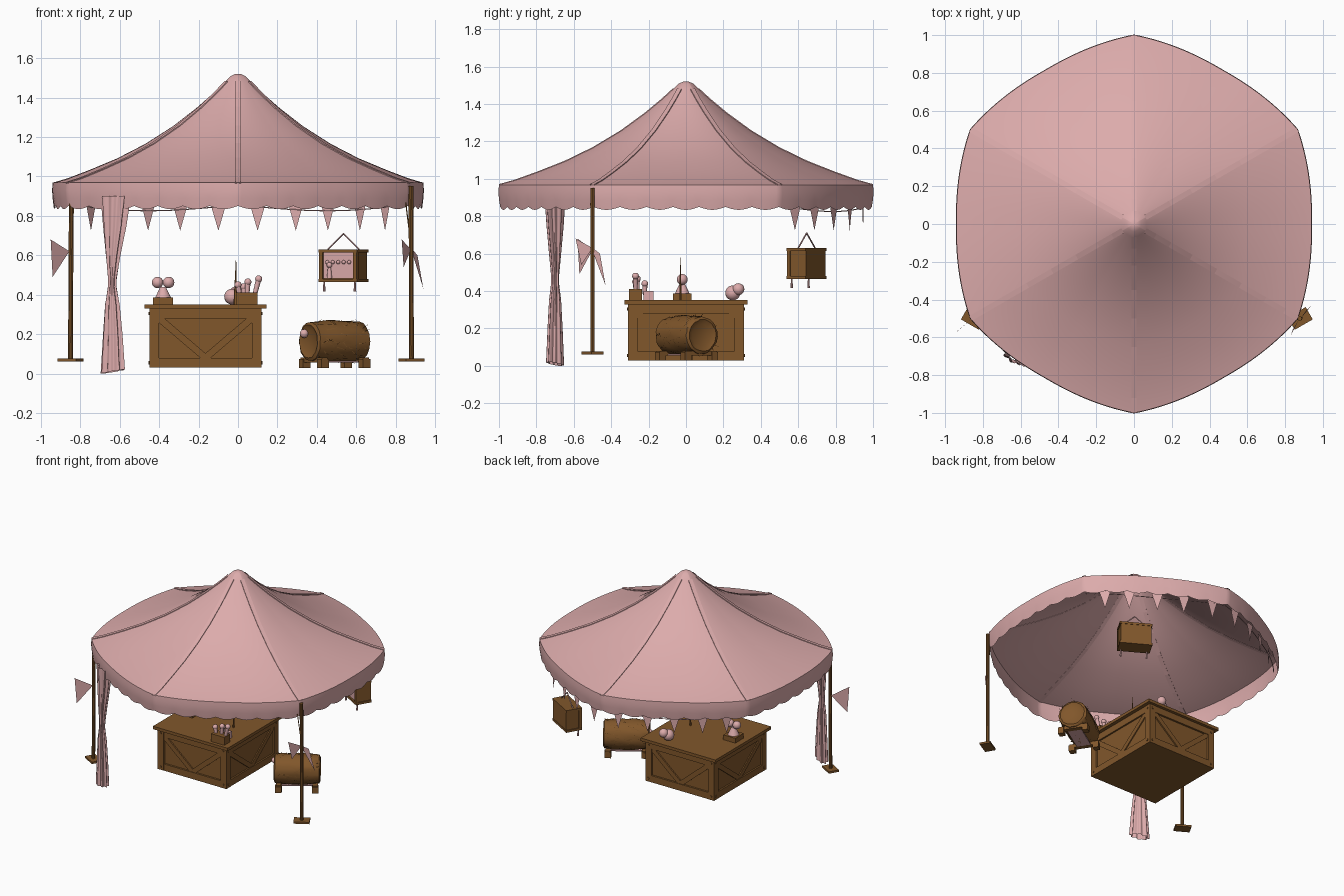
import bpy, bmesh, math, random
from mathutils import Matrix, Vector

if "Cube" in bpy.data.objects:
    bpy.data.objects.remove(bpy.data.objects["Cube"])

random.seed(4)
R = math.radians


def material(name, rgb):
    m = bpy.data.materials.new(name)
    m.diffuse_color = (*rgb, 1)
    m.use_nodes = True
    m.node_tree.nodes["Principled BSDF"].inputs["Base Color"].default_value = m.diffuse_color
    return m


PINK = material("dusty pink cloth", (0.72, 0.41, 0.41))
BROWN = material("warm brown wood", (0.22, 0.095, 0.024))


def finish(name, bm, mat, smooth=None):
    bmesh.ops.recalc_face_normals(bm, faces=bm.faces)
    me = bpy.data.meshes.new(name)
    bm.to_mesh(me)
    bm.free()
    ob = bpy.data.objects.new(name, me)
    bpy.context.collection.objects.link(ob)
    me.materials.append(mat)
    if smooth:
        bpy.ops.object.select_all(action='DESELECT')
        ob.select_set(True)
        bpy.context.view_layer.objects.active = ob
        bpy.ops.object.shade_smooth_by_angle(angle=R(smooth))
    return ob


def box(bm, c, size, M=Matrix()):
    bmesh.ops.create_cube(bm, size=1, matrix=M @ Matrix.Translation(c) @ Matrix.Diagonal((*size, 1)))


def rod(bm, a, b, r1, r2=None, n=10):
    a, b = Vector(a), Vector(b)
    d = b - a
    M = Matrix.Translation((a + b) / 2) @ d.to_track_quat('Z', 'Y').to_matrix().to_4x4()
    bmesh.ops.create_cone(bm, cap_ends=True, segments=n, radius1=r1,
                          radius2=r1 if r2 is None else r2, depth=d.length, matrix=M)


def ball(bm, c, r):
    bmesh.ops.create_uvsphere(bm, u_segments=16, v_segments=10, radius=r, matrix=Matrix.Translation(c))


def tri(bm, *pts):
    bm.faces.new([bm.verts.new(p) for p in pts])


def loft(bm, rings, closed=True):
    vs = [[bm.verts.new(p) for p in ring] for ring in rings]
    n = len(vs[0])
    for a, b in zip(vs, vs[1:]):
        for i in range(n if closed else n - 1):
            bm.faces.new((a[i], a[(i + 1) % n], b[(i + 1) % n], b[i]))
    return vs


# Canopy: bulging hexagon outline, concave slope
PROFILE = [(.015, 1.52), (.04, 1.508), (.07, 1.48), (.13, 1.425), (.22, 1.35), (.35, 1.255),
           (.5, 1.165), (.65, 1.092), (.8, 1.033), (.92, .99), (1, .968)]
N = 336


def outline(a):
    s = abs(((a - R(30)) % R(60)) - R(30)) / R(30)      # 1 at corner, 0 mid side
    return .94 + .06 * s ** 1.7


def rim(a, k=1.0, z=0.0):
    r = outline(a) * k
    return Vector((r * math.cos(a), r * math.sin(a), z))


angles = [2 * math.pi * i / N + R(30) for i in range(N)]
bm = bmesh.new()
rings = loft(bm, [[rim(a, t, z) for a in angles] for t, z in PROFILE])
bm.faces.new(rings[0])
finish("canopy_roof", bm, PINK, 40)

# Scalloped valance, 42 scallops
bm = bmesh.new()
loft(bm, [[rim(a, k, z - (amp * abs(math.sin(21 * (a - R(30)))))) for a in angles]
          for k, z, amp in ((1, .968, 0), (1.003, .93, 0), (1.0, .89, .003), (.993, .85, .016))])
finish("canopy_valance", bm, PINK, 40)

# Ridge seams on the six corners
bm = bmesh.new()
for k in range(6):
    a = R(30 + 60 * k)
    side = Vector((-math.sin(a), math.cos(a), 0))
    cross = ((-.014, -.003), (-.014, .004), (.014, .004), (.014, -.003))
    loft(bm, [[rim(a, t, z + dz) + side * w for w, dz in cross] for t, z in PROFILE[2:]])
finish("ridge_seams", bm, PINK)

# Two poles with feet
for label, xb, xt in (("left", -.85, -.845), ("right", .88, .877)):
    bm = bmesh.new()
    rod(bm, (xb, -.5, .07), (xt, -.5, .95), .012)
    box(bm, (0, 0, 0), (.11, .075, .014),
        Matrix.Translation((xb, -.5, .069)) @ Matrix.Rotation(R(30 if xb > 0 else -30), 4, 'Z'))
    finish(label + "_pole", bm, BROWN, 30)

# Pennants on the poles
bm = bmesh.new()
tri(bm, (-.95, -.58, .68), (-.855, -.5, .62), (-.94, -.57, .49))
tri(bm, (.83, -.59, .68), (.877, -.5, .63), (.84, -.56, .54))
tri(bm, (.875, -.51, .64), (.91, -.46, .60), (.94, -.43, .43))
finish("pole_pennants", bm, PINK)
bm = bmesh.new()
rod(bm, (-.855, -.5, .62), (-.83, -.51, .87), .003, n=5)
rod(bm, (.88, -.5, .63), (.85, -.51, .87), .003, n=5)
finish("pennant_cords", bm, BROWN)

# Bunting along the back edges
bm = bmesh.new()
for a in (38, 48, 60, 71.5, 84, 96, 108.5, 120, 132, 142):
    p, d = rim(R(a), .97), Vector((-math.sin(R(a)), math.cos(R(a)), 0)) * .04
    up, low = Vector((0, 0, .86)), Vector((0, 0, .725))
    tri(bm, p - d + up, p + d + up, p + low)
finish("bunting_flags", bm, PINK)
bm = bmesh.new()
pts = [rim(R(30 + 5 * i), .965, .855 - .03 * abs(math.sin(R(15 * i)))) for i in range(25)]
for p, q in zip(pts, pts[1:]):
    rod(bm, p, q, .003, n=5)
finish("bunting_cord", bm, PINK)

# Gathered curtain at the front left
bm = bmesh.new()
rows = []
for z, w, th, x in ((.9, .075, .034, -.62), (.75, .058, .03, -.625), (.6, .036, .024, -.633),
                    (.48, .02, .018, -.637), (.44, .02, .018, -.638), (.35, .036, .024, -.637),
                    (.2, .048, .028, -.635), (.01, .06, .032, -.635)):
    row = []
    for i in range(64):
        a = 2 * math.pi * i / 64
        f = 1 + .18 * math.cos(8 * a)
        u, v = w * f * math.cos(a), th * f * math.sin(a)
        drop = .01 * math.cos(a) if z < .1 else 0
        row.append((x + .87 * u + .5 * v, -.7 - .5 * u + .87 * v, z + drop))
    rows.append(row)
loft(bm, rows)
finish("tied_curtain", bm, PINK, 60)

# Counter: crate body, framed sides with V braces, top slab
CX = -.165
bm = bmesh.new()
box(bm, (CX, 0, .18), (.545, .59, .30))
finish("counter_body", bm, BROWN)
bm = bmesh.new()
for k in range(4):
    hw, off = (.285, .31) if k % 2 == 0 else (.31, .285)
    M = Matrix.Translation((CX, 0, 0)) @ Matrix.Rotation(R(90 * k), 4, 'Z')
    y = -off + .009
    for s in (-1, 1):
        box(bm, (s * (hw - .025), y, .18), (.05, .018, .30), M)
        L = math.hypot(hw - .05, .2)
        tilt = math.atan2(.2, hw - .05) * s
        box(bm, (0, 0, 0), (L, .012, .035),
            M @ Matrix.Translation((s * (hw - .05) / 2, y + .002, .18)) @ Matrix.Rotation(-tilt, 4, 'Y'))
        for z in (.055, .305):
            rod(bm, M @ Vector((s * (hw - .025), y - .008, z)),
                M @ Vector((s * (hw - .025), y - .014, z)), .008, n=8)
    for z in (.055, .305):
        box(bm, (0, y, z), (2 * hw - .1, .016, .05), M)
finish("counter_frames", bm, BROWN)
bm = bmesh.new()
box(bm, (CX, 0, .34), (.62, .66, .022))
finish("counter_top", bm, BROWN)

# Scale with two pans' balls
bm = bmesh.new()
rod(bm, (-.38, -.02, .385), (-.38, -.02, .44), .04, .014, 16)
for s in (-1, 1):
    ball(bm, (-.38 + .028 * s, -.02, .462), .029)
finish("counter_ornament", bm, PINK, 40)
bm = bmesh.new()
box(bm, (-.38, -.02, .369), (.1, .1, .036))
finish("ornament_base", bm, BROWN)

# Round fruit and a quill
bm = bmesh.new()
for x, y, z, r in ((-.03, .25, .39, .04), (-.01, .28, .41, .032)):
    ball(bm, (x, y, z), r)
finish("round_fruit", bm, PINK, 40)
bm = bmesh.new()
rod(bm, (-.015, -.03, .35), (-.01, -.03, .58), .008, .001, 6)
finish("quill", bm, BROWN, 40)

# Small crate of bottles
bm = bmesh.new()
box(bm, (.045, -.27, .38), (.11, .07, .06))
finish("bottle_crate", bm, BROWN)
bm = bmesh.new()
box(bm, (.03, -.2, .375), (.08, .055, .05))
for x, y, dx, h in ((.01, -.27, -.01, .45), (.045, -.26, .005, .465), (.08, -.27, .025, .48), (.03, -.22, 0, .44)):
    rod(bm, (x, y, .38), (x + dx, y, h), .011, .014)
    ball(bm, (x + dx, y, h), .018)
finish("bottles", bm, PINK, 40)

# Straw-covered round bale on a small cradle
M = Matrix.Translation((.49, .003, .163)) @ Matrix.Rotation(R(33), 4, 'Z')
bm = bmesh.new()
rows = []
for u, r in ((-.145, .06), (-.158, .085), (-.15, .1), (-.1, .104), (-.05, .106), (0, .106),
             (.05, .106), (.1, .104), (.15, .1), (.158, .085), (.145, .06)):
    rows.append([M @ Vector((u, r * f * math.cos(a), r * f * math.sin(a)))
                 for a, f in ((2 * math.pi * i / 32, random.uniform(.96, 1.02)) for i in range(32))])
vs = loft(bm, rows)
bm.faces.new(vs[0])
bm.faces.new(vs[-1])
for _ in range(160):
    a, u = random.uniform(0, 6.283), random.uniform(-.15, .13)
    b, l = a + random.uniform(-.3, .3), random.uniform(.02, .06)
    P = lambda u, a, r: M @ Vector((u, r * math.cos(a), r * math.sin(a)))
    tri(bm, P(u, a, .103), P(u, a + .06, .103), P(u + l, b, random.uniform(.107, .117)))
finish("round_bale", bm, BROWN, 50)
bm = bmesh.new()
for u in (-.125, .125):
    box(bm, (u, 0, -.095), (.035, .2, .025), M)
    for v in (-.085, .085):
        box(bm, (u, v, -.112), (.045, .04, .045), M)
finish("bale_cradle", bm, BROWN)
bm = bmesh.new()
box(bm, (0, 0, -.103), (.22, .1, .008), M)
ball(bm, M @ Vector((-.155, .045, .04)), .022)
finish("bale_trimmings", bm, PINK, 40)

# Hanging display box under the back right edge
M = Matrix.Translation((.535, .645, .55)) @ Matrix.Rotation(R(-30), 4, 'Z')
bm = bmesh.new()
box(bm, (0, .006, 0), (.21, .1, .15), M)
for z in (-.078, .072):
    box(bm, (0, 0, z), (.225, .118, .016), M)
for s in (-1, 1):
    box(bm, (s * .1, -.048, 0), (.022, .02, .145), M)
finish("hanging_box", bm, BROWN)
bm = bmesh.new()
box(bm, (0, -.047, -.002), (.176, .008, .13), M)
for i in range(5):
    ball(bm, M @ Vector((-.064 + .032 * i, -.054, .015)), .01)
rod(bm, M @ Vector((-.05, -.056, -.068)), M @ Vector((-.05, -.056, -.01)), .014, .008)
ball(bm, M @ Vector((-.05, -.056, .0)), .014)
for s in (-1, 1):
    rod(bm, M @ Vector((s * .09, -.04, -.086)), M @ Vector((s * .09, -.04, -.135)), .004, .007, 8)
finish("box_display", bm, PINK, 40)
bm = bmesh.new()
for s in (-1, 1):
    rod(bm, M @ Vector((s * .09, 0, .08)), M @ Vector((0, 0, .16)), .004, n=6)
finish("box_cord", bm, PINK)
